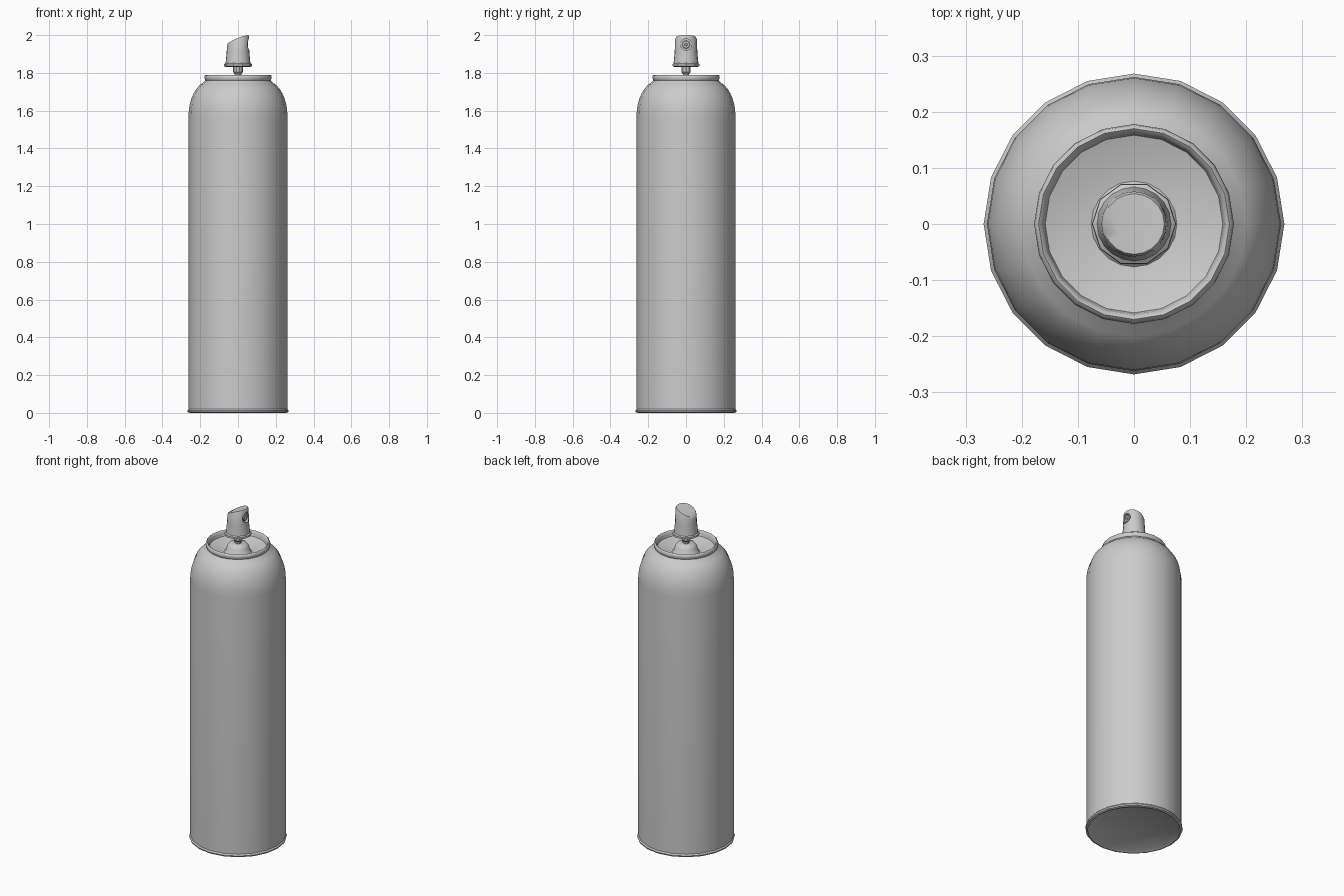
import bpy, bmesh, math

cube = bpy.data.objects.get("Cube")
if cube:
    bpy.data.objects.remove(cube, do_unlink=True)

grey = bpy.data.materials.new("light_grey")
grey.use_nodes = True
COLOUR = (0.6, 0.6, 0.6, 1)
grey.diffuse_color = COLOUR
grey.node_tree.nodes["Principled BSDF"].inputs["Base Color"].default_value = COLOUR


def lathe(name, profile, sides, shift=None, angle=35):
    """Revolve (radius, height) points about z; zero radius makes a pole."""
    bm = bmesh.new()
    rings = []
    for r, z in profile:
        count = sides if r > 0 else 1
        ring = []
        for i in range(count):
            a = math.tau * i / sides
            ring.append(bm.verts.new((r * math.cos(a), r * math.sin(a), z)))
        rings.append(ring)
    for low, high in zip(rings, rings[1:]):
        for i in range(sides):
            j = (i + 1) % sides
            if len(low) == 1:
                bm.faces.new((low[0], high[j], high[i]))
            elif len(high) == 1:
                bm.faces.new((low[i], low[j], high[0]))
            else:
                bm.faces.new((low[i], low[j], high[j], high[i]))
    if shift:
        for v in bm.verts:
            shift(v.co)
    bmesh.ops.recalc_face_normals(bm, faces=bm.faces)
    mesh = bpy.data.meshes.new(name)
    bm.to_mesh(mesh)
    bm.free()
    mesh.materials.append(grey)
    obj = bpy.data.objects.new(name, mesh)
    bpy.context.collection.objects.link(obj)
    smooth(obj, angle)
    return obj


def smooth(obj, angle):
    bpy.ops.object.select_all(action='DESELECT')
    obj.select_set(True)
    bpy.context.view_layer.objects.active = obj
    bpy.ops.object.shade_smooth_by_angle(angle=math.radians(angle))


# Can: rolled foot, straight wall and rounded shoulder
shoulder = []
for i in range(8):
    t = math.radians(72 * i / 7)
    shoulder.append((0.145 + 0.117 * math.cos(t), 1.57 + 0.19 * math.sin(t)))
lathe("can_body", [(0, 0.012), (0.245, 0.006), (0.255, 0), (0.266, 0.004),
                   (0.268, 0.012), (0.262, 0.02)] + shoulder + [(0.172, 1.762), (0, 1.7)], 20)

# Valve cup: rolled rim, sunken floor and raised centre
lathe("valve_cup", [(0.168, 1.755), (0.175, 1.762), (0.178, 1.775), (0.176, 1.785),
                    (0.170, 1.79), (0.164, 1.785), (0.161, 1.775), (0.155, 1.735),
                    (0.143, 1.718), (0.12, 1.712), (0.085, 1.72), (0.068, 1.735),
                    (0.06, 1.765), (0.048, 1.78), (0, 1.784)], 20, angle=50)

# Valve stem
lathe("valve_stem", [(0, 1.76), (0.018, 1.76), (0.018, 1.795), (0.026, 1.805),
                     (0.026, 1.85), (0, 1.85)], 10)

# Spray button: flared skirt
lathe("button_skirt", [(0.024, 1.835), (0.066, 1.832), (0.075, 1.836), (0.074, 1.846),
                       (0.066, 1.852), (0, 1.854)], 10)


# Spray button: tapered body with its top sloping up towards the outlet
def slope_top(co):
    if co.z > 1.93:
        u = min(1, max(0, (0.058 - co.x) / 0.116))
        co.z -= 0.046 * u ** 1.6


button = lathe("button_body", [(0, 1.85), (0.066, 1.85), (0.064, 1.87), (0.060, 1.91),
                               (0.058, 1.992), (0.054, 2.0), (0.03, 2.0), (0, 2.0)],
               20, slope_top, 40)


def face_sideways(obj, x, z):
    """Turn a lathed part so its axis runs along +x."""
    obj.rotation_euler = (0, math.pi / 2, 0)
    obj.location = (x, 0, z)
    bpy.context.view_layer.update()


# Outlet recess cut in the side
cutter = lathe("recess_cutter", [(0, 0), (0.03, 0), (0.03, 0.05), (0, 0.05)], 16)
cutter.hide_render = True
face_sideways(cutter, 0.042, 1.95)
cut = button.modifiers.new("recess", 'BOOLEAN')
cut.object = cutter
cut.operation = 'DIFFERENCE'
cut.solver = 'EXACT'
bpy.context.view_layer.objects.active = button
bpy.ops.object.modifier_apply(modifier=cut.name)
bpy.data.objects.remove(cutter, do_unlink=True)
smooth(button, 40)

# Outlet insert with a pinhole
insert = lathe("outlet_insert", [(0, 0), (0.021, 0), (0.021, 0.010), (0.018, 0.013),
                                 (0.008, 0.013), (0.006, 0.004), (0, 0.004)], 16)
face_sideways(insert, 0.04, 1.95)
